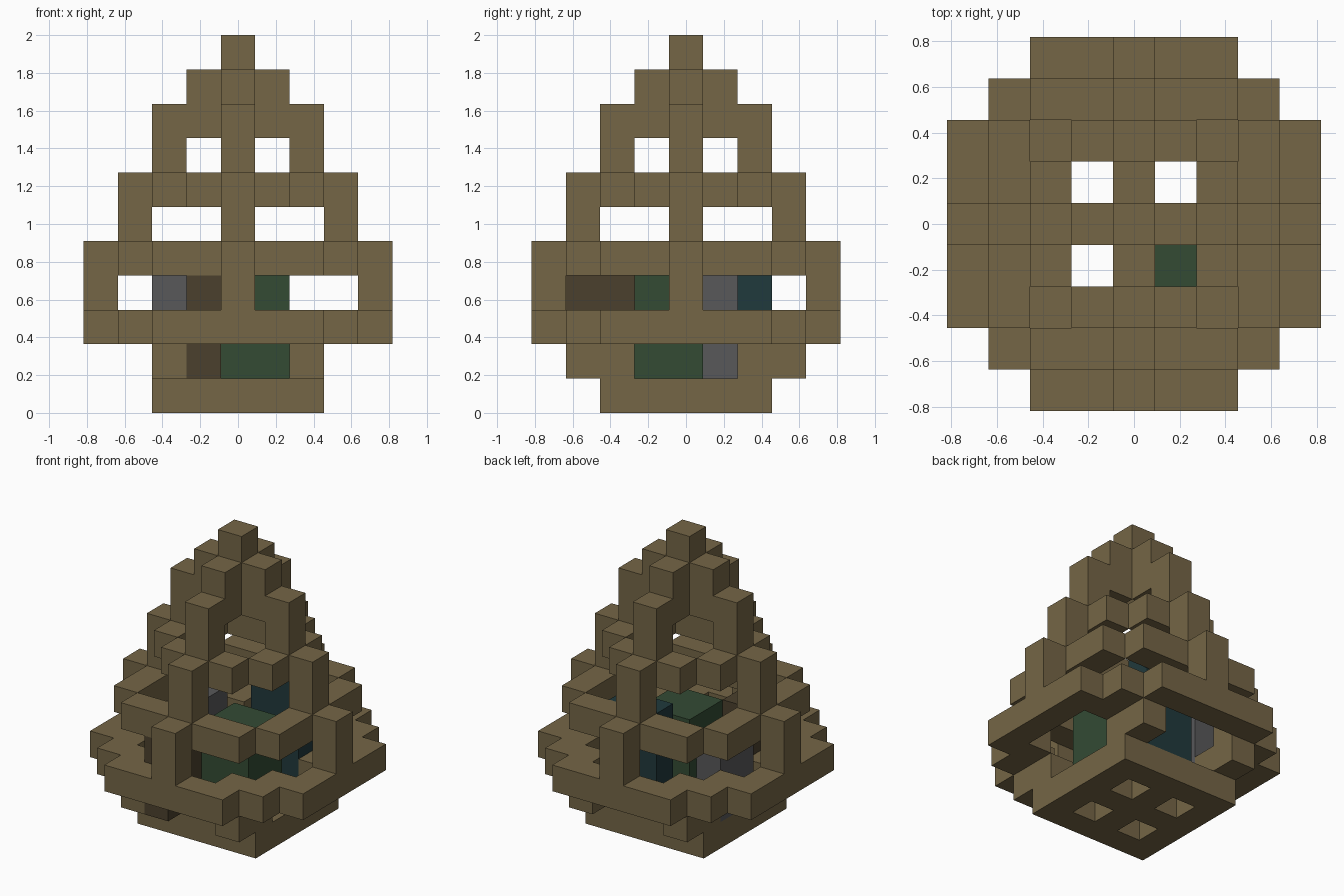
import bpy, bmesh
from mathutils import Vector

if "Cube" in bpy.data.objects:
    bpy.data.objects.remove(bpy.data.objects["Cube"], do_unlink=True)

U = 2 / 11  # size of one block


def material(name, rgb):
    m = bpy.data.materials.new(name)
    m.use_nodes = True
    m.diffuse_color = (*rgb, 1)
    bsdf = m.node_tree.nodes["Principled BSDF"]
    bsdf.inputs["Base Color"].default_value = (*rgb, 1)
    bsdf.inputs["Roughness"].default_value = 0.9
    return m


WOOD = material("tan wood", (0.178, 0.133, 0.061))
DARK = material("dark brown", (0.070, 0.051, 0.026))
GREEN = material("dark green", (0.033, 0.070, 0.034))
GREY = material("grey", (0.098, 0.098, 0.102))
TEAL = material("dark teal", (0.0144, 0.041, 0.045))


def box(x0, x1, y0, y1, z0, z1):
    """All block cells in an inclusive range."""
    return {(x, y, z) for x in range(x0, x1 + 1)
            for y in range(y0, y1 + 1) for z in range(z0, z1 + 1)}


def mirrored(cells):
    """Mirror cells across both x and y."""
    return {(sx * x, sy * y, z) for x, y, z in cells
            for sx in (1, -1) for sy in (1, -1)}


def four_way(cells):
    """Repeat cells on all four sides."""
    return mirrored(cells | {(y, x, z) for x, y, z in cells})


def build(name, cells, mat):
    """Mesh the outer skin of a set of block cells."""
    bm = bmesh.new()
    for c in cells:
        for axis in range(3):
            for s in (-1, 1):
                n = [0, 0, 0]
                n[axis] = s
                if tuple(a + b for a, b in zip(c, n)) in cells:
                    continue
                n = Vector(n)
                u = Vector((n.y, n.z, n.x))
                v = n.cross(u)
                mid = Vector(c) + Vector((0, 0, 0.5)) + n / 2
                quad = [(-1, -1), (1, -1), (1, 1), (-1, 1)]
                bm.faces.new([bm.verts.new((mid + (u * a + v * b) / 2) * U)
                              for a, b in quad])
    bmesh.ops.remove_doubles(bm, verts=bm.verts, dist=1e-4)
    bmesh.ops.dissolve_limit(bm, angle_limit=0.01, verts=bm.verts, edges=bm.edges)
    me = bpy.data.meshes.new(name)
    bm.to_mesh(me)
    bm.free()
    me.materials.append(mat)
    bpy.context.collection.objects.link(bpy.data.objects.new(name, me))


# Base: square floor with four holes, corner supports above it
build("floor", box(-2, 2, -2, 2, 0, 0) - mirrored({(1, 1, 0)}), WOOD)
build("corner_supports", mirrored(box(2, 2, 2, 3, 1, 1)), WOOD)

# Stepped rings, shrinking upwards
build("lower_ring", four_way(box(0, 2, 4, 4, 2, 2) | {(3, 3, 2), (2, 3, 2)}), WOOD)
build("middle_ring", four_way(box(0, 2, 3, 3, 4, 4)), WOOD)
build("upper_ring", four_way(box(0, 1, 2, 2, 6, 6)), WOOD)

# Posts in the middle of each side, stepping inwards
for name, off, z in (("lower", 4, 3), ("middle", 3, 5), ("upper", 2, 7), ("top", 1, 8)):
    build(name + "_posts", four_way(box(0, 0, off, off, z, z + 1)), WOOD)
build("peak", box(0, 0, 0, 0, 9, 10), WOOD)

# Crates held inside
build("green_crate", box(0, 1, -1, 0, 1, 3), GREEN)
build("teal_crate", box(0, 1, 2, 2, 1, 4), TEAL)
build("grey_crate", box(-2, -2, 0, 1, 1, 3), GREY)
build("brown_crate", box(-1, -1, -3, -2, 1, 3), DARK)
